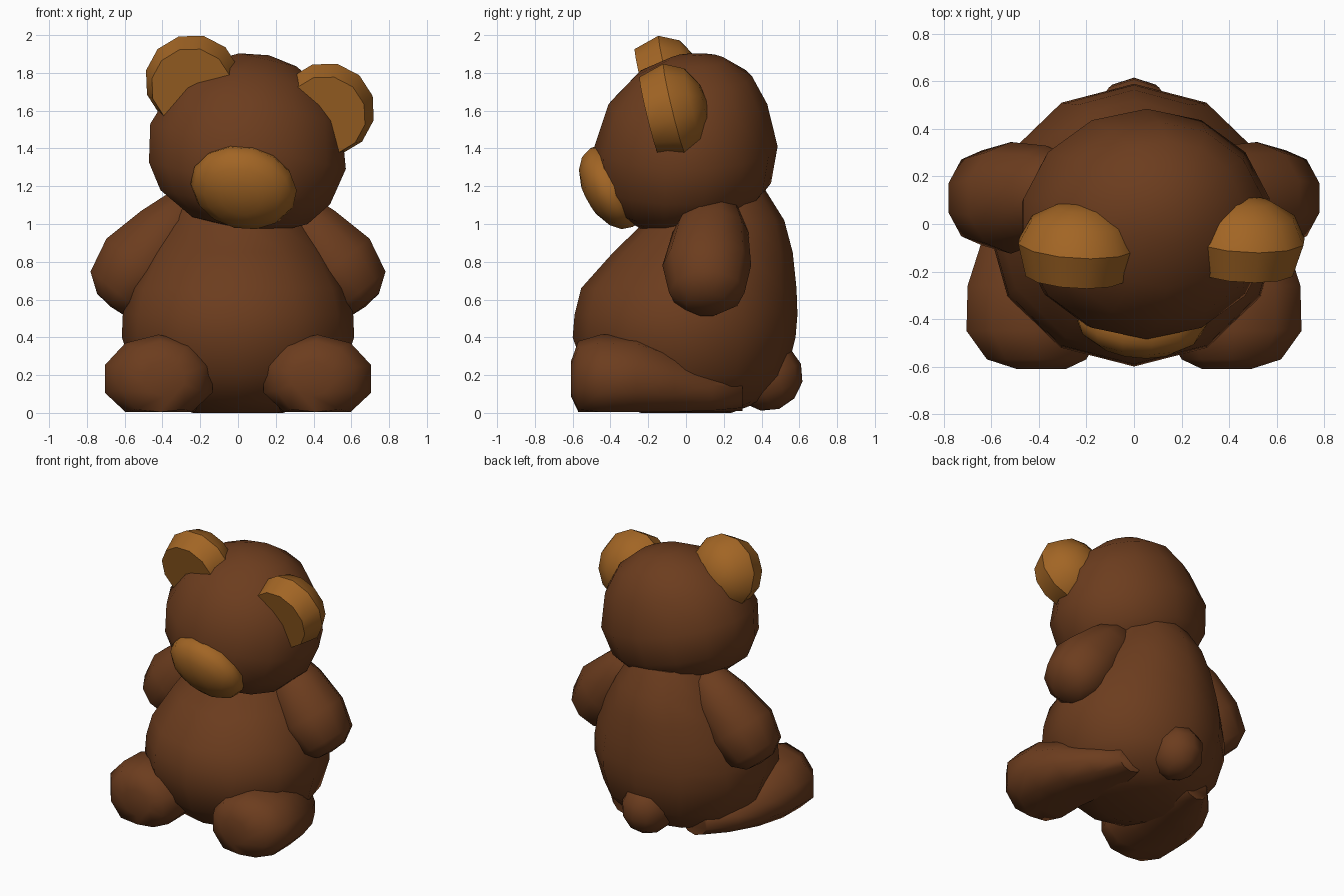
import bpy, bmesh
from math import sin, cos, pi, radians
from mathutils import Matrix, Vector

if "Cube" in bpy.data.objects:
    bpy.data.objects.remove(bpy.data.objects["Cube"])


def material(name, rgb):
    m = bpy.data.materials.new(name)
    m.diffuse_color = (*rgb, 1)
    m.use_nodes = True
    m.node_tree.nodes["Principled BSDF"].inputs["Base Color"].default_value = m.diffuse_color
    return m


BROWN = material("brown_fur", (0.15, 0.046, 0.013))
TAN = material("tan_fur", (0.36, 0.13, 0.018))


def finish(name, bm, mat, angle=45, floor=None):
    if floor is not None:
        for v in bm.verts:
            v.co.z = max(v.co.z, floor)
    bmesh.ops.remove_doubles(bm, verts=bm.verts, dist=0.0005)
    bmesh.ops.recalc_face_normals(bm, faces=bm.faces)
    me = bpy.data.meshes.new(name)
    bm.to_mesh(me)
    bm.free()
    me.materials.append(mat)
    ob = bpy.data.objects.new(name, me)
    bpy.context.collection.objects.link(ob)
    bpy.ops.object.select_all(action='DESELECT')
    ob.select_set(True)
    bpy.context.view_layer.objects.active = ob
    bpy.ops.object.shade_smooth_by_angle(angle=radians(angle))
    return ob


def loft(name, rings, segs, matrix, mat, angle=45, floor=None):
    """Rings are (height, centre x, centre y, radius x, radius y) along local z."""
    bm = bmesh.new()
    loops = []
    for t, cx, cy, rx, ry in rings:
        loops.append([bm.verts.new(matrix @ Vector((
            cx + rx * sin(2 * pi * i / segs),
            cy + ry * cos(2 * pi * i / segs), t))) for i in range(segs)])
    for a, b in zip(loops, loops[1:]):
        for i in range(segs):
            j = (i + 1) % segs
            bm.faces.new((a[i], a[j], b[j], b[i]))
    for ring, loop in ((rings[0], loops[0]), (rings[-1], loops[-1])):
        if ring[3] > 0.001:
            bm.faces.new(loop)
    return finish(name, bm, mat, angle, floor)


def ball(name, matrix, radii, mat, u=12, v=8):
    bm = bmesh.new()
    bmesh.ops.create_uvsphere(bm, u_segments=u, v_segments=v, radius=1,
                              matrix=matrix @ Matrix.Diagonal((*radii, 1)))
    return finish(name, bm, mat)


def frame(x, y, z):
    return Matrix((x, y, z)).transposed().to_4x4()


MIRROR = Matrix.Diagonal((-1, 1, 1, 1))
FORWARD = frame((1, 0, 0), (0, 0, 1), (0, -1, 0))   # local z points to the front

# Pear-shaped body leaning back towards the neck
loft("body", [
    (0.00, 0, 0.00, 0.24, 0.24), (0.06, 0, 0.00, 0.42, 0.40),
    (0.20, 0, 0.00, 0.55, 0.53), (0.40, 0, -0.01, 0.615, 0.59),
    (0.52, 0, 0.00, 0.61, 0.59), (0.66, 0, 0.015, 0.575, 0.57),
    (0.85, 0, 0.09, 0.475, 0.475), (1.02, 0, 0.155, 0.37, 0.365),
    (1.18, 0, 0.14, 0.28, 0.28)], 12, Matrix(), BROWN)

# Arms run down and outwards, legs run forwards
arm_frame = frame((0.78, 0, 0.62), (0, 1, 0), (0.62, 0, -0.78))
arm_rings = [
    (-0.80, 0.88, 0.15, 0.00, 0.00), (-0.69, 0.88, 0.14, 0.14, 0.14),
    (-0.52, 0.89, 0.13, 0.19, 0.20), (-0.29, 0.895, 0.11, 0.24, 0.235),
    (-0.10, 0.90, 0.11, 0.19, 0.20), (-0.03, 0.885, 0.11, 0.10, 0.11),
    (-0.02, 0.885, 0.11, 0.00, 0.00)]
leg_rings = [
    (-0.30, 0.28, 0.10, 0.10, 0.09), (-0.14, 0.32, 0.11, 0.21, 0.12),
    (0.06, 0.38, 0.15, 0.27, 0.18), (0.26, 0.42, 0.18, 0.295, 0.23),
    (0.45, 0.42, 0.18, 0.30, 0.235), (0.57, 0.41, 0.18, 0.22, 0.20),
    (0.61, 0.39, 0.18, 0.11, 0.09)]
for side, flip in (("right", Matrix()), ("left", MIRROR)):
    loft(f"{side}_arm", arm_rings, 10, flip @ arm_frame, BROWN)
    loft(f"{side}_leg", leg_rings, 10, flip @ FORWARD, BROWN, 55, 0.005)

# Tail
ball("tail", Matrix.Translation((0, 0.43, 0.195)) @ Matrix.Rotation(radians(20), 4, 'X'),
     (0.18, 0.19, 0.185), BROWN, 10, 6)

# Tilted head with the jaw pushed forward
roll = Matrix.Rotation(radians(13), 4, 'Y')
head_frame = Matrix.Translation((0.06, 0, 1.44)) @ roll
loft("head", [
    (-0.47, 0, -0.07, 0.00, 0.00), (-0.46, 0, -0.07, 0.21, 0.18),
    (-0.36, 0, -0.03, 0.41, 0.38), (-0.23, 0, -0.01, 0.505, 0.46),
    (-0.03, 0, 0.00, 0.545, 0.485), (0.20, 0, 0.01, 0.465, 0.42),
    (0.35, 0, 0.04, 0.33, 0.31), (0.44, 0, 0.06, 0.16, 0.15),
    (0.465, 0, 0.06, 0.00, 0.00)], 14, head_frame, BROWN)

# Muzzle faces slightly down
ball("muzzle", Matrix.Translation((0.03, -0.39, 1.195)) @ roll
     @ Matrix.Rotation(radians(30), 4, 'X') @ Matrix.Rotation(radians(90), 4, 'X'),
     (0.285, 0.24, 0.15), TAN, 14, 8)

# Ears: flat front, flared rim, domed back
ear_rings = [(-0.175, 0, 0, 0.0, 0.0), (-0.16, 0, 0, 0.10, 0.10),
             (-0.10, 0, 0, 0.205, 0.205), (0.0, 0, 0, 0.255, 0.255),
             (0.14, 0, 0, 0.215, 0.215)]
for side, s, y, z in (("right", 1, -0.06, 0.255), ("left", -1, -0.085, 0.24)):
    place = (Matrix.Translation((s * 0.362, y, z))
             @ Matrix.Rotation(radians(14), 4, 'X'))
    loft(f"{side}_ear", ear_rings, 12, head_frame @ place @ FORWARD, TAN, 35)
